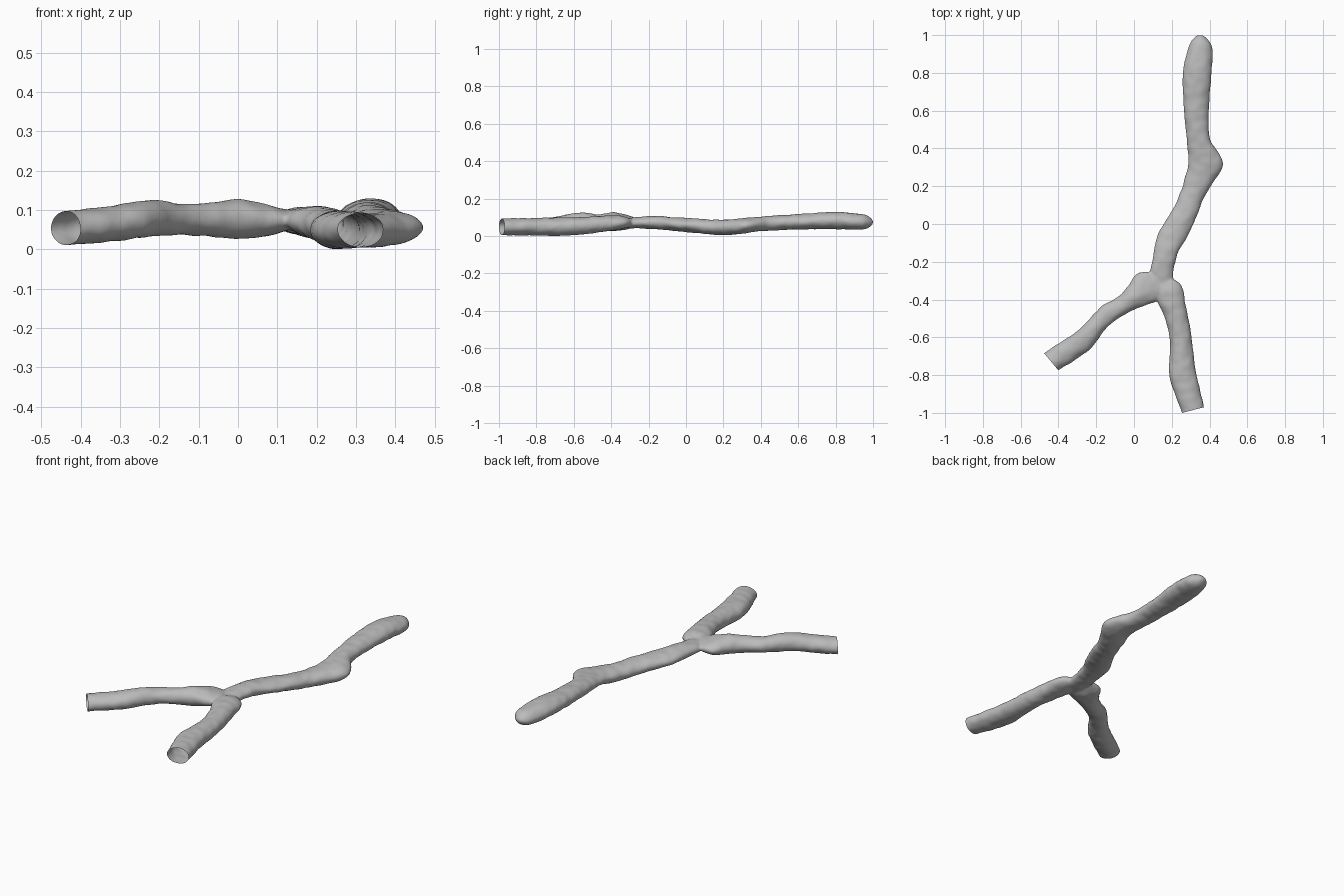
import bpy, bmesh, math
from mathutils import Vector, noise

if "Cube" in bpy.data.objects:
    bpy.data.objects.remove(bpy.data.objects["Cube"])

# Each row is one cross-section: left x, left y, right x, right y, z low, z high
TRUNK = [
    (.12, -.38, .19, -.38, .050, .100), (.10, -.30, .205, -.30, .045, .098),
    (.09, -.24, .21, -.24, .045, .105), (.105, -.15, .235, -.15, .038, .108),
    (.13, -.05, .29, -.05, .030, .100), (.19, .05, .335, .05, .020, .095),
    (.24, .15, .375, .15, .010, .088), (.265, .23, .425, .23, .008, .090),
    (.285, .30, .472, .31, .018, .096), (.285, .38, .445, .38, .028, .103),
    (.28, .46, .400, .46, .033, .110), (.265, .60, .395, .60, .038, .118),
    (.26, .80, .410, .80, .040, .130), (.285, .92, .415, .92, .036, .120),
    (.305, .97, .395, .97, .045, .108), (.335, 1.0, .365, 1.0, .065, .085),
]
LEFT = [
    (.09, -.255, .17, -.38, .055, .100), (.02, -.26, .12, -.41, .038, .112),
    (-.03, -.33, .03, -.44, .030, .128), (-.08, -.385, -.06, -.485, .036, .120),
    (-.17, -.435, -.12, -.525, .040, .117), (-.25, -.52, -.17, -.58, .036, .126),
    (-.31, -.575, -.225, -.655, .030, .120), (-.37, -.615, -.30, -.71, .022, .110),
    (-.475, -.685, -.40, -.775, .015, .098), (-.514, -.717, -.439, -.807, .013, .096),
]
RIGHT = [
    (.12, -.37, .18, -.28, .050, .100), (.125, -.41, .25, -.325, .038, .110),
    (.165, -.50, .273, -.43, .022, .108), (.19, -.60, .30, -.57, .010, .100),
    (.188, -.72, .318, -.72, .004, .098), (.19, -.82, .335, -.82, .006, .098),
    (.255, -1.0, .37, -.97, .008, .094), (.268, -1.05, .383, -1.02, .008, .094),
]
SIDES, STEPS = 32, 6


def spline(rows):
    """Catmull-Rom interpolation between cross-sections."""
    out = []
    for i in range(len(rows) - 1):
        a, b, c, d = (rows[max(i - 1, 0)], rows[i], rows[i + 1],
                      rows[min(i + 2, len(rows) - 1)])
        for s in range(STEPS):
            t = s / STEPS
            out.append([.5 * (2 * q + (r - p) * t + (2 * p - 5 * q + 4 * r - u) * t * t
                              + (3 * q - p - 3 * r + u) * t ** 3)
                        for p, q, r, u in zip(a, b, c, d)])
    return out + [list(rows[-1])]


def add_tube(bm, rows):
    """Loft a closed tube through the cross-sections."""
    rings = []
    for lx, ly, rx, ry, z0, z1 in spline(rows):
        mid = Vector(((lx + rx) / 2, (ly + ry) / 2, (z0 + z1) / 2))
        side = Vector(((rx - lx) / 2, (ry - ly) / 2, 0))
        up = Vector((0, 0, (z1 - z0) / 2))
        rings.append([bm.verts.new(mid + side * math.cos(k * math.tau / SIDES)
                                   + up * math.sin(k * math.tau / SIDES))
                      for k in range(SIDES)])
    for a, b in zip(rings, rings[1:]):
        for k in range(SIDES):
            n = (k + 1) % SIDES
            bm.faces.new((a[k], a[n], b[n], b[k]))
    bm.faces.new(rings[0][::-1])
    bm.faces.new(rings[-1])


# Three tubes fused into one skin
bm = bmesh.new()
for rows in (TRUNK, LEFT, RIGHT):
    add_tube(bm, rows)
bmesh.ops.recalc_face_normals(bm, faces=bm.faces)
mesh = bpy.data.meshes.new("branching_vessel")
bm.to_mesh(mesh)
bm.free()
vessel = bpy.data.objects.new("branching_vessel", mesh)
bpy.context.collection.objects.link(vessel)
bpy.context.view_layer.objects.active = vessel
vessel.select_set(True)
remesh = vessel.modifiers.new("fuse", 'REMESH')
remesh.mode = 'VOXEL'
remesh.voxel_size = .007
smooth = vessel.modifiers.new("soften", 'SMOOTH')
smooth.factor, smooth.iterations = .5, 5
for m in ("fuse", "soften"):
    bpy.ops.object.modifier_apply(modifier=m)

# Lumpy surface, then cut the two lower ends open
bm = bmesh.new()
bm.from_mesh(vessel.data)
bm.normal_update()
for v, n in [(v, v.normal.copy()) for v in bm.verts]:
    v.co += n * (.0012 + .003 * noise.noise(v.co * 22))
for end in (LEFT[-2], RIGHT[-2]):
    lx, ly, rx, ry, z0, z1 = end
    bmesh.ops.bisect_plane(bm, geom=bm.verts[:] + bm.edges[:] + bm.faces[:],
                           plane_co=((lx + rx) / 2, (ly + ry) / 2, .05),
                           plane_no=Vector((ry - ly, lx - rx, 0)).normalized(),
                           clear_outer=True)
low = min(v.co.z for v in bm.verts)
bmesh.ops.translate(bm, verts=bm.verts, vec=(0, 0, -low))
for f in bm.faces:
    f.smooth = True
bm.to_mesh(vessel.data)
bm.free()

grey = bpy.data.materials.new("light_grey")
grey.diffuse_color = (.5, .5, .5, 1)
grey.use_nodes = True
grey.node_tree.nodes["Principled BSDF"].inputs["Base Color"].default_value = grey.diffuse_color
vessel.data.materials.clear()
vessel.data.materials.append(grey)
